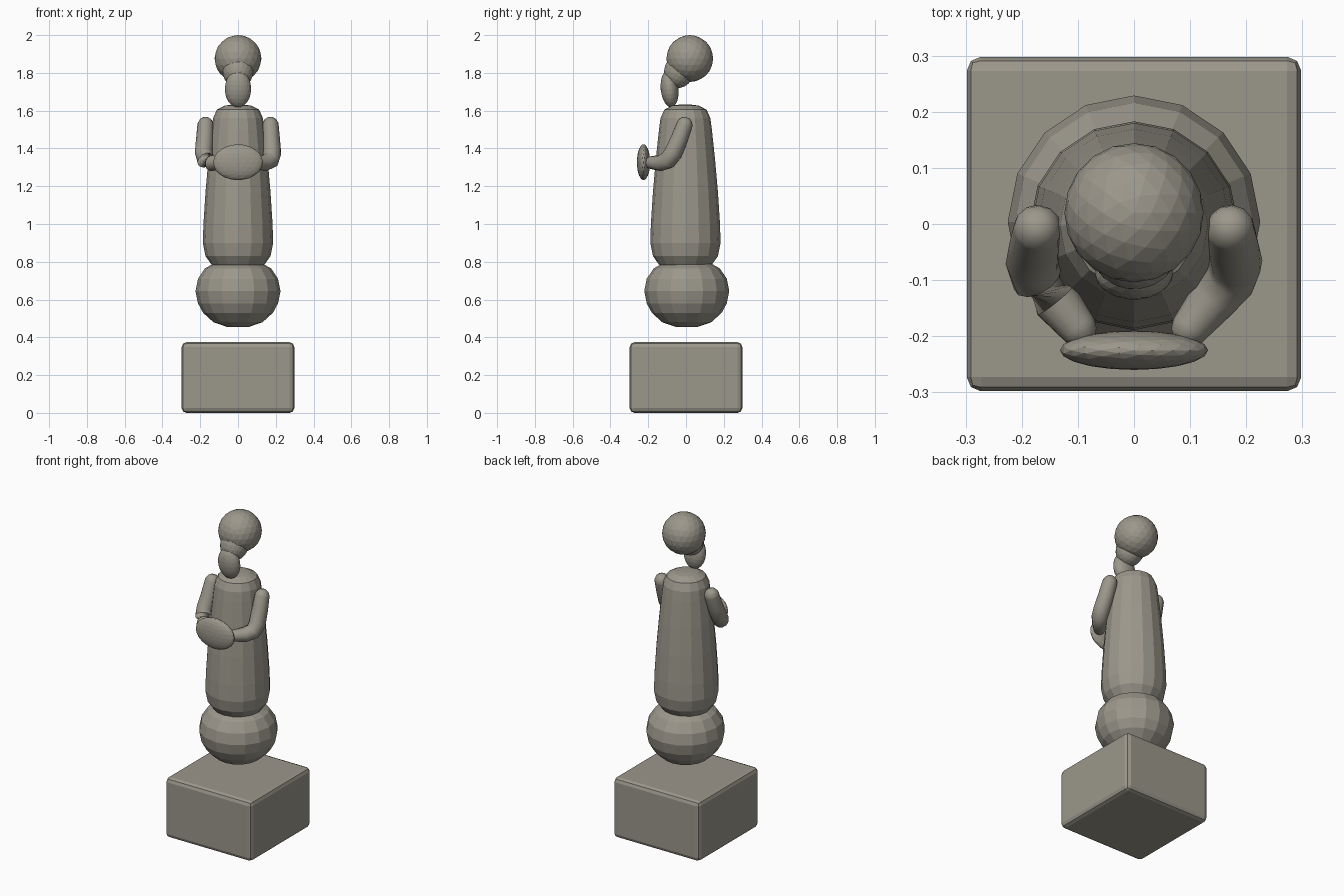
import bpy, bmesh, math
from mathutils import Vector, Matrix

cube = bpy.data.objects.get("Cube")
if cube:
    bpy.data.objects.remove(cube, do_unlink=True)

stone = bpy.data.materials.new("warm grey stone")
stone.use_nodes = True
colour = (0.33, 0.31, 0.26, 1)
stone.diffuse_color = colour
stone.node_tree.nodes["Principled BSDF"].inputs["Base Color"].default_value = colour


def finish(name, bm, smooth=None):
    bmesh.ops.recalc_face_normals(bm, faces=bm.faces)
    mesh = bpy.data.meshes.new(name)
    bm.to_mesh(mesh)
    bm.free()
    mesh.materials.append(stone)
    obj = bpy.data.objects.new(name, mesh)
    bpy.context.collection.objects.link(obj)
    if smooth:
        bpy.ops.object.select_all(action="DESELECT")
        obj.select_set(True)
        bpy.context.view_layer.objects.active = obj
        bpy.ops.object.shade_smooth_by_angle(angle=math.radians(smooth))
    return obj


def lathe(name, profile, sides=16, y=0.0):
    """Turn (radius, height) points into a faceted closed solid."""
    bm = bmesh.new()
    rings = []
    for r, z in profile:
        rings.append([bm.verts.new((r * math.cos(a), y + r * math.sin(a), z))
                      for a in (math.tau * i / sides for i in range(sides))])
    for low, high in zip(rings, rings[1:]):
        for i in range(sides):
            j = (i + 1) % sides
            bm.faces.new((low[i], low[j], high[j], high[i]))
    bm.faces.new(rings[0])
    bm.faces.new(rings[-1])
    return finish(name, bm)


def ellipsoid(name, centre, radii, tilt=0.0, detail=3):
    bm = bmesh.new()
    place = (Matrix.Translation(centre) @ Matrix.Rotation(tilt, 4, "X")
             @ Matrix.Diagonal((*radii, 1)))
    bmesh.ops.create_icosphere(bm, subdivisions=detail, radius=1, matrix=place)
    return finish(name, bm)


def limb(name, path, radii, sides=12):
    """Sweep a round section along a path and close it with domed ends."""
    pts = [Vector(p) for p in path]
    first, last = (pts[0] - pts[1]).normalized(), (pts[-1] - pts[-2]).normalized()
    dome = [(0.97, 0.2), (0.75, 0.65), (0.35, 0.93)]
    stations = [(pts[0] + first * radii[0] * d, radii[0] * r) for r, d in reversed(dome)]
    stations += list(zip(pts, radii))
    stations += [(pts[-1] + last * radii[-1] * d, radii[-1] * r) for r, d in dome]
    bm = bmesh.new()
    rings = []
    for k, (c, r) in enumerate(stations):
        ahead = stations[min(k + 1, len(stations) - 1)][0]
        behind = stations[max(k - 1, 0)][0]
        d = (ahead - behind).normalized()
        u = d.cross(Vector((0.6, -0.6, -0.5))).normalized()
        v = d.cross(u)
        rings.append([bm.verts.new(c + r * (u * math.cos(a) + v * math.sin(a)))
                      for a in (math.tau * i / sides for i in range(sides))])
    for low, high in zip(rings, rings[1:]):
        for i in range(sides):
            j = (i + 1) % sides
            bm.faces.new((low[i], low[j], high[j], high[i]))
    bm.faces.new(rings[0])
    bm.faces.new(rings[-1])
    return finish(name, bm, 40)


# Pedestal block with softened edges
bm = bmesh.new()
bmesh.ops.create_cube(bm, size=1, matrix=Matrix.Translation((0, 0, 0.187))
                      @ Matrix.Diagonal((0.596, 0.596, 0.374, 1)))
bmesh.ops.bevel(bm, geom=bm.edges[:], offset=0.025, segments=2, profile=0.5,
                affect="EDGES")
finish("pedestal", bm)

# Rounded lower robe and tall tapering torso
lathe("lower_robe", [(0.06, 0.456), (0.13, 0.48), (0.185, 0.53), (0.212, 0.58),
                     (0.225, 0.645), (0.212, 0.71), (0.175, 0.765), (0.13, 0.79)],
      y=0.004)
lathe("torso", [(0.09, 0.76), (0.14, 0.785), (0.172, 0.83), (0.186, 0.9),
                (0.183, 1.0), (0.172, 1.17), (0.157, 1.34), (0.14, 1.5),
                (0.132, 1.56), (0.112, 1.605), (0.07, 1.627), (0.03, 1.632)],
      y=-0.003)

# Head, jaw and beard
ellipsoid("head", (0, 0.02, 1.876), (0.124, 0.124, 0.124))
ellipsoid("jaw", (0, -0.035, 1.812), (0.082, 0.08, 0.095), math.radians(-20))
ellipsoid("beard", (0, -0.087, 1.715), (0.07, 0.047, 0.098), math.radians(6))

# Bent arms reaching forward
for side, word in ((1, "left"), (-1, "right")):
    path = [(0.172, -0.008, 1.525), (0.176, -0.035, 1.45), (0.181, -0.068, 1.375),
            (0.172, -0.097, 1.338), (0.14, -0.135, 1.322), (0.1, -0.185, 1.325)]
    limb(word + "_arm", [(x * side, y, z) for x, y, z in path],
         [0.043, 0.046, 0.048, 0.047, 0.043, 0.034])

# Oval dish held in front
ellipsoid("held_dish", (0, -0.225, 1.327), (0.132, 0.035, 0.095))
